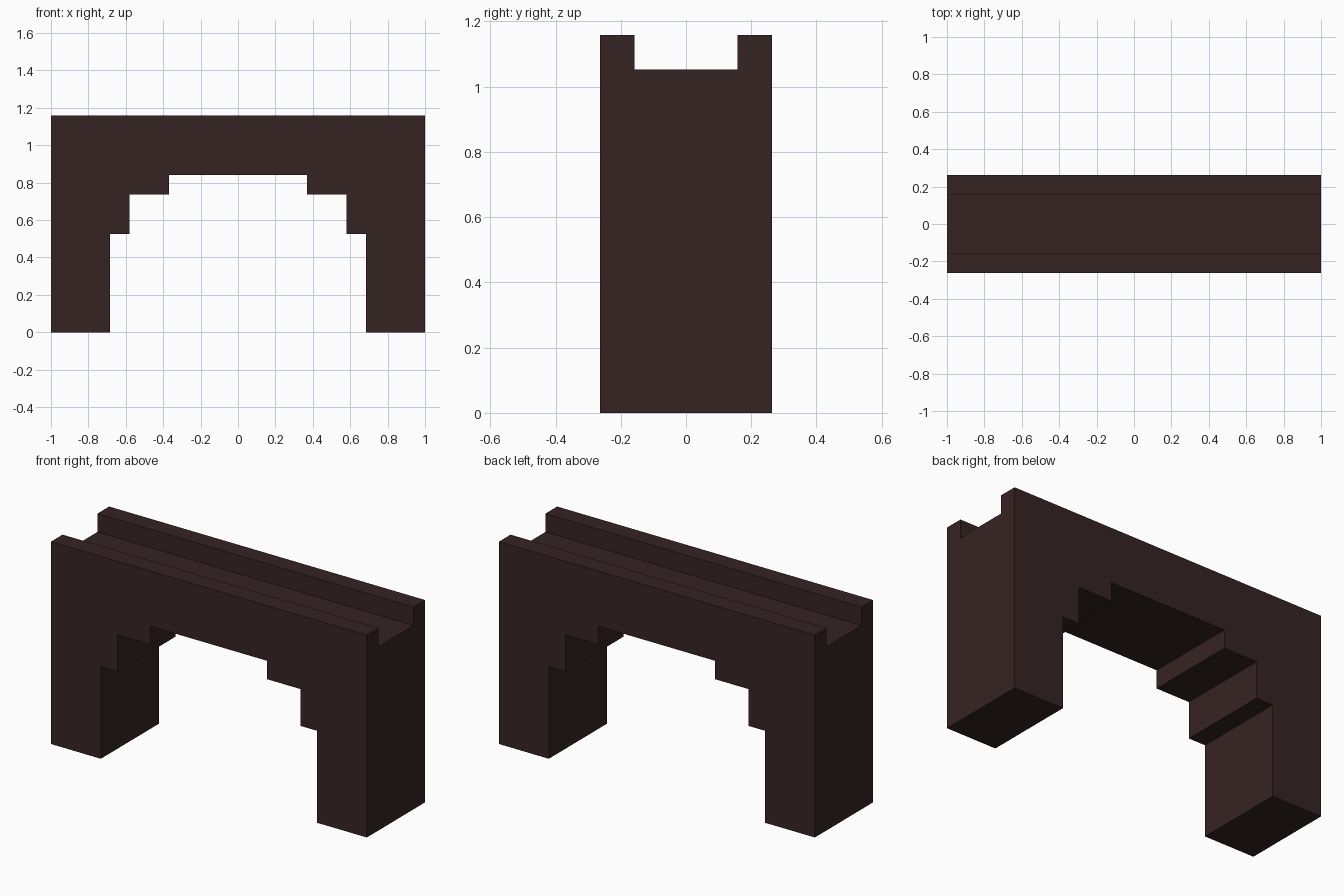
import bpy
import bmesh
from mathutils import Vector

old = bpy.data.objects.get("Cube")
if old:
    bpy.data.objects.remove(old, do_unlink=True)

U = 1 / 19            # block module: the bridge is 38 modules long
HALF_DEPTH = 5 * U
HALF_CHANNEL = 3 * U
DECK = 20 * U
PARAPET = 2 * U

# Dark brown material
mat = bpy.data.materials.new("dark brown")
mat.use_nodes = True
colour = (0.037, 0.017, 0.017, 1)
mat.diffuse_color = colour
mat.node_tree.nodes["Principled BSDF"].inputs["Base Color"].default_value = colour

# Right half of the stepped arch profile, mirrored for the other half
half = [(19, 20), (19, 0), (13, 0), (13, 10), (11, 10), (11, 14),
        (7, 14), (7, 16)]
profile = half + [(-x, z) for x, z in reversed(half)]

# Extrude the arch through its depth
bm = bmesh.new()
front = bm.faces.new([bm.verts.new((x * U, -HALF_DEPTH, z * U)) for x, z in profile])
ext = bmesh.ops.extrude_face_region(bm, geom=[front], use_keep_orig=True)
back = [v for v in ext["geom"] if isinstance(v, bmesh.types.BMVert)]
bmesh.ops.translate(bm, verts=back, vec=(0, 2 * HALF_DEPTH, 0))

# Split the deck lengthwise along both sides of the channel
for side in (-1, 1):
    bmesh.ops.bisect_plane(bm, geom=bm.verts[:] + bm.edges[:] + bm.faces[:],
                           plane_co=(0, side * HALF_CHANNEL, 0), plane_no=(0, 1, 0))
bmesh.ops.recalc_face_normals(bm, faces=bm.faces[:])

# Raise the outer strips into parapets
strips = [f for f in bm.faces if f.normal.z > 0.9
          and abs(f.calc_center_median().y) > HALF_CHANNEL]
ext = bmesh.ops.extrude_face_region(bm, geom=strips)
top = [v for v in ext["geom"] if isinstance(v, bmesh.types.BMVert)]
bmesh.ops.translate(bm, verts=top, vec=Vector((0, 0, PARAPET)))

# Merge coplanar faces left over from the cuts
bmesh.ops.dissolve_limit(bm, angle_limit=0.01, verts=bm.verts[:], edges=bm.edges[:])
bmesh.ops.recalc_face_normals(bm, faces=bm.faces[:])

mesh = bpy.data.meshes.new("arch_bridge")
bm.to_mesh(mesh)
bm.free()
mesh.materials.append(mat)
bridge = bpy.data.objects.new("arch_bridge", mesh)
bpy.context.collection.objects.link(bridge)
